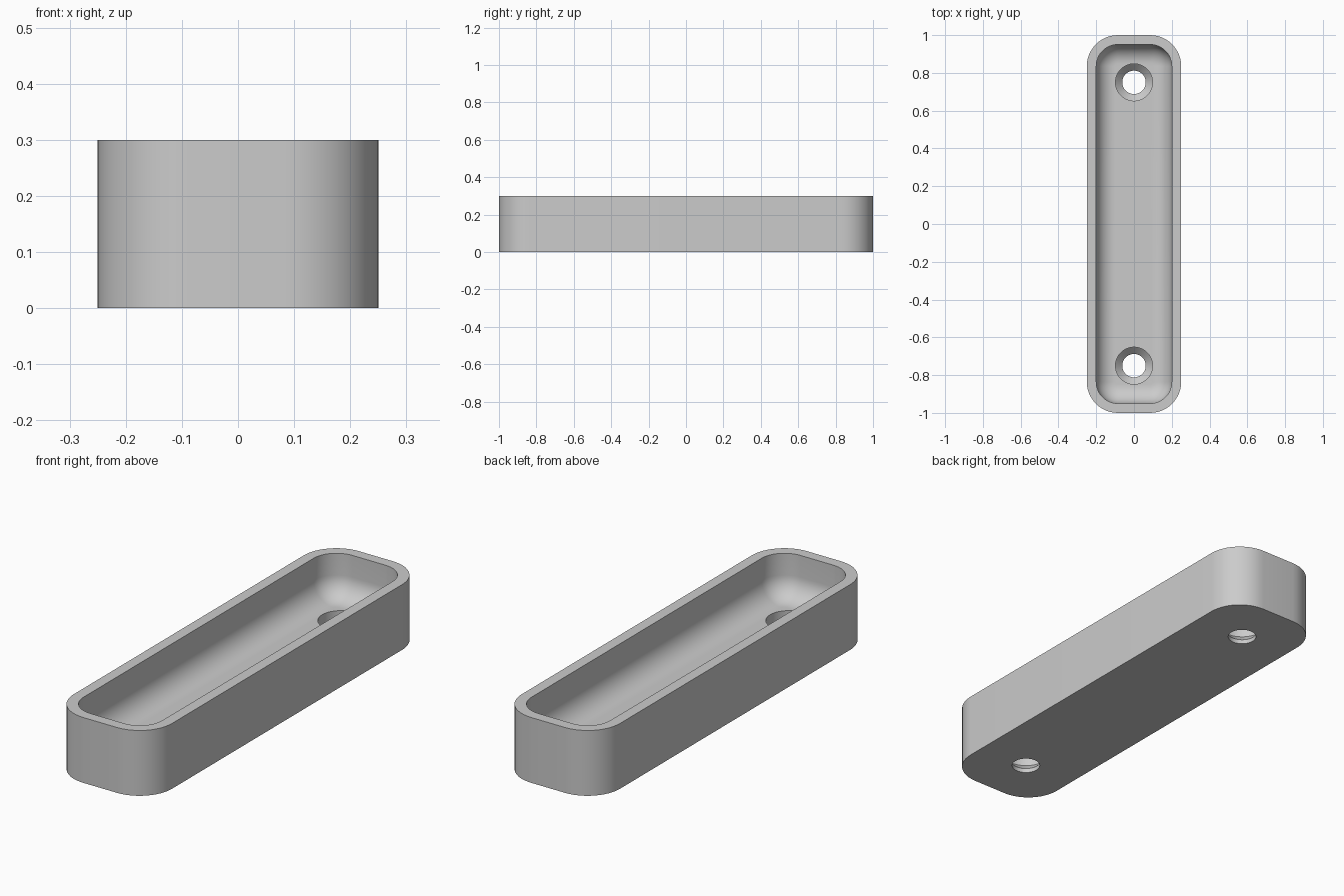
import bpy, bmesh, math

cube = bpy.data.objects.get("Cube")
if cube:
    bpy.data.objects.remove(cube, do_unlink=True)

HEIGHT, FLOOR, WALL = 0.3, 0.1, 0.05
CORNER, FILLET = 0.165, 0.1
SEGMENTS = 12

grey = bpy.data.materials.new("plain grey")
grey.use_nodes = True
grey.diffuse_color = (0.6, 0.6, 0.6, 1)
grey.node_tree.nodes["Principled BSDF"].inputs["Base Color"].default_value = (0.6, 0.6, 0.6, 1)


def rounded_ring(inset, z):
    """Rounded rectangle outline, offset inward from the outer wall."""
    r = CORNER - inset
    cx, cy = 0.25 - CORNER, 1 - CORNER
    points = []
    for corner, (sx, sy) in enumerate([(1, 1), (-1, 1), (-1, -1), (1, -1)]):
        for i in range(SEGMENTS + 1):
            a = math.pi / 2 * (corner + i / SEGMENTS)
            points.append((sx * cx + r * math.cos(a), sy * cy + r * math.sin(a), z))
    return points


def circle_ring(r, y, z, n=48):
    return [(r * math.cos(math.tau * i / n), y + r * math.sin(math.tau * i / n), z) for i in range(n)]


def loft(name, rings):
    """Skin a stack of outlines and cap both ends."""
    bm = bmesh.new()
    loops = [[bm.verts.new(p) for p in ring] for ring in rings]
    for low, high in zip(loops, loops[1:]):
        n = len(low)
        for i in range(n):
            j = (i + 1) % n
            bm.faces.new((low[i], low[j], high[j], high[i]))
    bm.faces.new(loops[0][::-1])
    bm.faces.new(loops[-1])
    bmesh.ops.recalc_face_normals(bm, faces=bm.faces)
    mesh = bpy.data.meshes.new(name)
    bm.to_mesh(mesh)
    bm.free()
    mesh.materials.append(grey)
    obj = bpy.data.objects.new(name, mesh)
    bpy.context.collection.objects.link(obj)
    return obj


# Tray: outer wall, flat rim, inner wall, then a rounded fillet into the floor
rings = [rounded_ring(0, 0), rounded_ring(0, HEIGHT), rounded_ring(WALL, HEIGHT)]
for i in range(SEGMENTS + 1):
    a = math.pi / 2 * i / SEGMENTS
    rings.append(rounded_ring(WALL + FILLET * (1 - math.cos(a)),
                              FLOOR + FILLET * (1 - math.sin(a))))
tray = loft("tray", rings)

# Countersunk screw holes: (radius, height) profile for each cutter
profile = [(0.062, -0.05), (0.062, 0.02), (0.098, 0.056), (0.098, FLOOR + 0.05)]
for side, y in (("front", -0.75), ("back", 0.75)):
    cutter = loft(side + "_screw_hole_cutter", [circle_ring(r, y, z) for r, z in profile])
    cutter.hide_render = True
    cutter.hide_set(True)
    cut = tray.modifiers.new(side + " screw hole", 'BOOLEAN')
    cut.operation = 'DIFFERENCE'
    cut.solver = 'EXACT'
    cut.object = cutter

# Bake the holes, remove the cutters, smooth the curved walls
bpy.context.view_layer.update()
evaluated = tray.evaluated_get(bpy.context.evaluated_depsgraph_get())
mesh = bpy.data.meshes.new_from_object(evaluated)
tray.modifiers.clear()
tray.data = mesh
for obj in [o for o in bpy.data.objects if o.name.endswith("_cutter")]:
    bpy.data.objects.remove(obj, do_unlink=True)

bpy.ops.object.select_all(action='DESELECT')
tray.select_set(True)
bpy.context.view_layer.objects.active = tray
bpy.ops.object.shade_smooth_by_angle(angle=math.radians(30))
